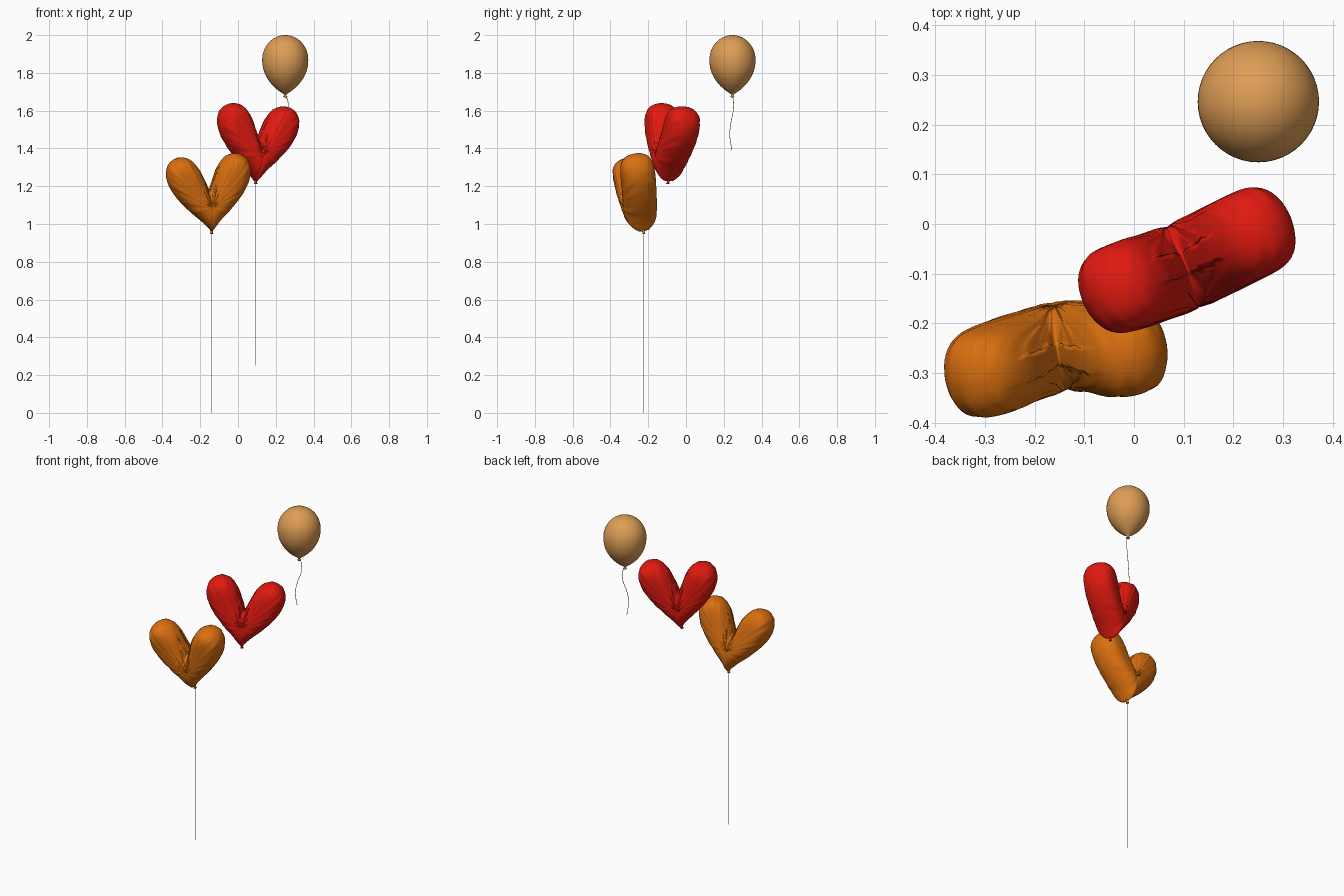
import bpy, bmesh, math
from mathutils import Vector, Euler

if "Cube" in bpy.data.objects:
    bpy.data.objects.remove(bpy.data.objects["Cube"])


def material(name, rgb):
    m = bpy.data.materials.new(name)
    m.diffuse_color = (*rgb, 1)
    m.use_nodes = True
    m.node_tree.nodes["Principled BSDF"].inputs["Base Color"].default_value = m.diffuse_color
    return m


def finish(bm, name, mat, loc, rot=(0, 0, 0)):
    bmesh.ops.remove_doubles(bm, verts=bm.verts, dist=1e-5)
    bmesh.ops.recalc_face_normals(bm, faces=bm.faces)
    for f in bm.faces:
        f.smooth = True
    me = bpy.data.meshes.new(name)
    bm.to_mesh(me)
    bm.free()
    me.materials.append(mat)
    ob = bpy.data.objects.new(name, me)
    ob.location = loc
    ob.rotation_euler = Euler([math.radians(a) for a in rot])
    bpy.context.collection.objects.link(ob)
    return ob


def bridge(bm, rings):
    for a, b in zip(rings, rings[1:]):
        n = len(a)
        for j in range(n):
            k = (j + 1) % n
            bm.faces.new((a[j], a[k], b[k], b[j]))


def lathe(name, profile, mat, loc, rot=(0, 0, 0), n=48):
    bm = bmesh.new()
    rings = [[bm.verts.new((r * math.cos(2 * math.pi * j / n),
                            r * math.sin(2 * math.pi * j / n), z))
              for j in range(n)] for r, z in profile]
    bridge(bm, rings)
    return finish(bm, name, mat, loc, rot)


def string(name, pts, radius, mat=None):
    cu = bpy.data.curves.new(name, 'CURVE')
    cu.dimensions = '3D'
    cu.bevel_depth = radius
    cu.bevel_resolution = 1
    cu.use_fill_caps = True
    sp = cu.splines.new('BEZIER')
    sp.bezier_points.add(len(pts) - 1)
    for bp, p in zip(sp.bezier_points, pts):
        bp.co = p
        bp.handle_left_type = bp.handle_right_type = 'AUTO'
    if mat:
        cu.materials.append(mat)
    bpy.context.collection.objects.link(bpy.data.objects.new(name, cu))


# Right half of the heart outline, from the tip round the lobe to the cleft
HALF = [(0, 0), (.05, .055), (.11, .113), (.17, .182), (.21, .248),
        (.226, .31), (.215, .365), (.18, .398), (.135, .406),
        (.09, .388), (.052, .342), (.024, .28), (0, .222)]


def outline(steps=8):
    p = [Vector(q) for q in HALF]
    p = [2 * p[0] - p[1]] + p + [2 * p[-1] - p[-2]]
    out = []
    for i in range(1, len(p) - 2):
        a, b, c, d = p[i - 1:i + 3]
        for s in range(steps):
            t = s / steps
            out.append(.5 * (2 * b + (c - a) * t + (2 * a - 5 * b + 4 * c - d) * t * t
                             + (3 * b - a - 3 * c + d) * t ** 3))
    out.append(p[-2])
    return out + [Vector((-q.x, q.y)) for q in out[-2:0:-1]]


def heart(name, mat, loc, rot, thick=.09, rings=22):
    edge = outline()
    n = len(edge)
    seg = [(edge[(j + 1) % n] - edge[j - 1]).length / 2 for j in range(n)]
    mid = Vector((0, .14))
    # Smooth distance from the seam sets how far the foil swells
    pts, dist = [], []
    for i in range(rings + 1):
        s = math.sin(math.pi / 2 * i / rings)
        row = [mid + (e - mid) * s for e in edge]
        pts.append(row)
        if i == rings:
            dist.append([0] * n)
            continue
        drow = []
        for q in row:
            ds = [(q - e).length for e in edge]
            soft = (sum(w / d ** 3 for w, d in zip(seg, ds)) / 2) ** -.5
            drow.append(min(soft, min(ds)))
        dist.append(drow)
    dmax = max(max(r) for r in dist)
    bm = bmesh.new()
    for side in (-1, 1):
        loops = []
        for i in range(rings + 1):
            loop = []
            for j in range(n):
                q, d = pts[i][j], dist[i][j]
                h = thick * math.sqrt(max(0, 1 - (1 - d / dmax) ** 2))
                # Puckers fading in from the seam
                a = 2 * math.pi * j / n
                w = math.sin(19 * a + side) + .7 * math.sin(31 * a)
                h *= 1 + .06 * w * math.exp(-d / .022)
                # Crease running down from the cleft
                h -= .3 * h * math.exp(-(q.x / .012) ** 2 - abs(.222 - q.y) / .045)
                loop.append(bm.verts.new((q.x, side * h, q.y)))
            loops.append(loop)
        bridge(bm, loops)
    finish(bm, name, mat, loc, rot)
    # Filler neck under the tip
    lathe(name + "_neck", [(0, .012), (.009, .01), (.006, -.004), (.009, -.014), (0, -.014)],
          mat, loc, rot, 12)


red = material("red", (.75, .01, .005))
orange = material("orange", (.7, .16, .005))
tan = material("tan", (.73, .34, .09))

# Heart balloons with straight strings
heart("red_heart_balloon", red, (.095, -.095, 1.226), (-3, 3.5, 22.6))
heart("orange_heart_balloon", orange, (-.14, -.225, .962), (9, -4.5, 8.4))
string("red_heart_string", [(.094, -.095, 1.22), (.094, -.095, .25)], .001)
string("orange_heart_string", [(-.139, -.224, .955), (-.139, -.224, 0)], .001)

# Round balloon: dome above, teardrop below, then the knot
prof = [(.122 * math.sin(a), 1.87 + .13 * math.cos(a))
        for a in (math.pi / 2 * i / 14 for i in range(15))]
for i in range(1, 20):
    t = i / 20
    prof.append((.122 * (1 - t ** 2.2) ** .85, 1.87 - .185 * t))
prof += [(.007, 1.686), (.005, 1.682), (.011, 1.674), (.009, 1.671), (0, 1.674)]
lathe("round_balloon", prof, tan, (.25, .246, 0))
string("round_balloon_string",
       [(.25, .245, 1.682), (.264, .251, 1.65), (.262, .25, 1.6), (.243, .237, 1.53),
        (.234, .232, 1.47), (.238, .243, 1.39)], .0016, tan)
